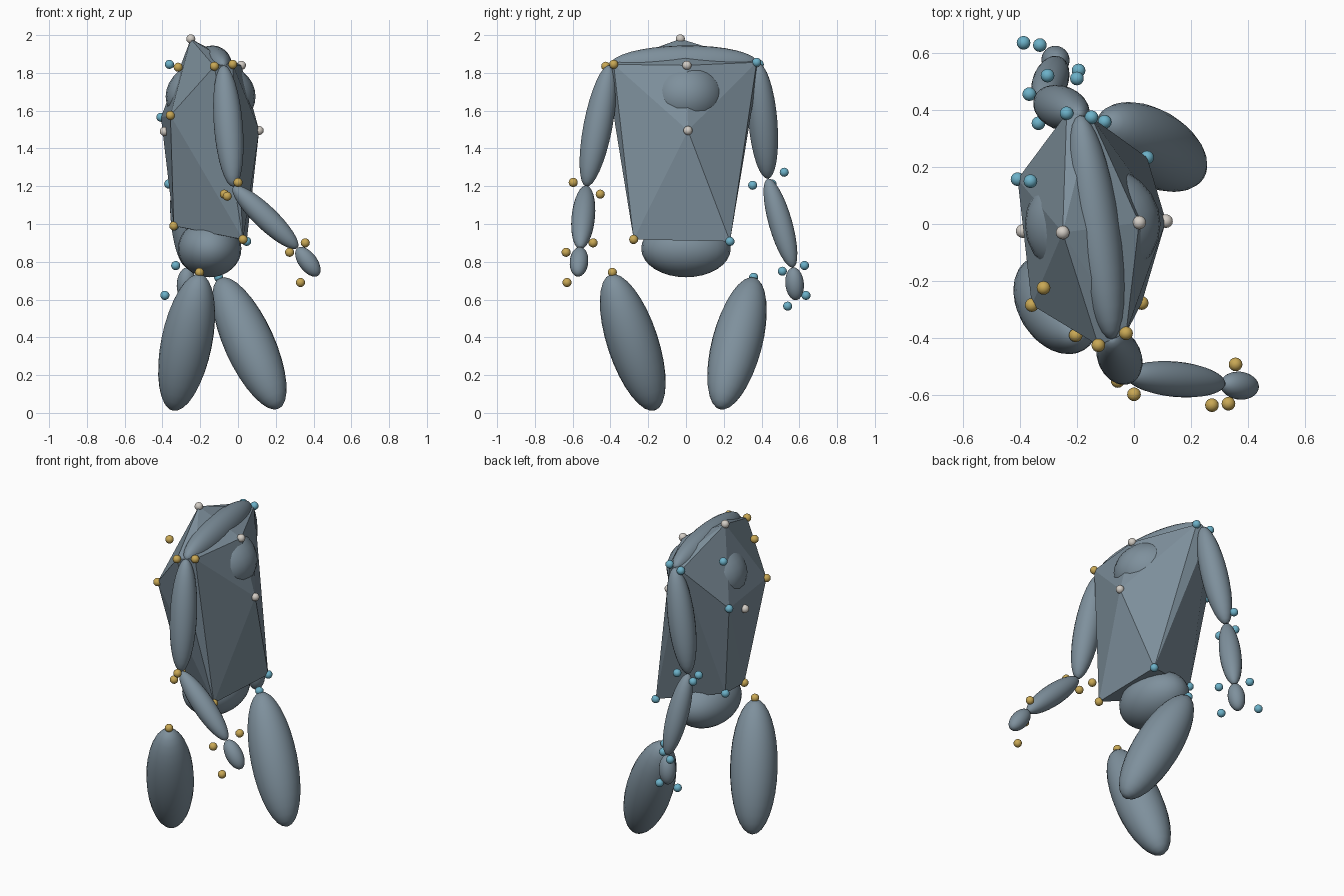
import bpy, bmesh
from mathutils import Vector, Matrix

cube = bpy.data.objects.get("Cube")
if cube:
    bpy.data.objects.remove(cube, do_unlink=True)


def material(name, rgb):
    m = bpy.data.materials.new(name)
    m.use_nodes = True
    m.diffuse_color = (*rgb, 1)
    m.node_tree.nodes["Principled BSDF"].inputs["Base Color"].default_value = (*rgb, 1)
    return m


SLATE = material("slate_grey", (0.21, 0.28, 0.335))
GOLD = material("gold", (0.58, 0.39, 0.09))
CYAN = material("light_blue", (0.15, 0.44, 0.58))
WHITE = material("warm_white", (0.65, 0.61, 0.56))


def add_object(name, bm, mat, smooth=True):
    mesh = bpy.data.meshes.new(name)
    for f in bm.faces:
        f.smooth = smooth
    bm.to_mesh(mesh)
    bm.free()
    mesh.materials.append(mat)
    ob = bpy.data.objects.new(name, mesh)
    bpy.context.collection.objects.link(ob)
    return ob


def ellipsoid(name, centre, radii, mat=SLATE, rot=Matrix(), segs=24, rings=16):
    bm = bmesh.new()
    bmesh.ops.create_uvsphere(bm, u_segments=segs, v_segments=rings, radius=1)
    bm.transform(Matrix.Translation(centre) @ rot @ Matrix.Diagonal((*radii, 1)))
    return add_object(name, bm, mat)


def limb(name, start, end, side, up=None):
    """Ellipsoid whose tips touch the two joints."""
    a, b = Vector(start), Vector(end)
    rot = (b - a).to_track_quat('Z', 'Y').to_matrix().to_4x4()
    return ellipsoid(name, (a + b) / 2, (side, up or side, (b - a).length / 2), rot=rot)


# Marker positions: right side gold, left side blue, midline white
shoulder_gold = [(-0.125, -0.425, 1.835), (-0.028, -0.383, 1.845)]
shoulder_blue = [(-0.236, 0.388, 1.845), (-0.149, 0.374, 1.856)]
hip_gold = [(-0.34, -0.09, 0.99), (0.027, -0.277, 0.918)]
hip_blue = [(-0.335, 0.09, 0.99), (0.046, 0.233, 0.908)]
blade_gold, blade_blue = (-0.358, -0.284, 1.575), (-0.408, 0.157, 1.565)
midline = [(-0.25, -0.03, 1.98), (0.018, 0.005, 1.84), (0.112, 0.01, 1.495)]

gold = shoulder_gold + hip_gold + [
    blade_gold, (-0.317, -0.224, 1.83),
    (0, -0.597, 1.22), (-0.072, -0.454, 1.158), (-0.057, -0.55, 1.147),
    (0.273, -0.635, 0.85), (0.356, -0.492, 0.90), (0.331, -0.63, 0.69),
    (-0.204, -0.39, 0.744)]
blue = shoulder_blue + hip_blue + [
    blade_blue, (-0.363, 0.15, 1.845),
    (-0.303, 0.52, 1.274), (-0.367, 0.455, 1.212), (-0.335, 0.353, 1.205),
    (-0.2, 0.51, 0.75), (-0.33, 0.627, 0.78),
    (-0.387, 0.635, 0.622), (-0.194, 0.538, 0.565), (-0.103, 0.358, 0.718)]
white = midline + [(-0.39, -0.025, 1.49)]

for label, points, mat in (("right", gold, GOLD), ("left", blue, CYAN), ("midline", white, WHITE)):
    for i, p in enumerate(points):
        ellipsoid(f"{label}_marker_{i + 1}", p, (0.024,) * 3, mat, segs=16, rings=10)

# Faceted torso stretched over the trunk markers
bm = bmesh.new()
for p in shoulder_gold + shoulder_blue + hip_gold + hip_blue + midline + [blade_gold, blade_blue]:
    bm.verts.new(p)
hull = bmesh.ops.convex_hull(bm, input=bm.verts[:])
bmesh.ops.delete(bm, geom=[v for v in bm.verts if not v.link_faces], context='VERTS')
bmesh.ops.recalc_face_normals(bm, faces=bm.faces[:])
add_object("torso", bm, SLATE, smooth=False)

# Trunk volumes
ellipsoid("chest", (-0.145, 0, 1.675), (0.238, 0.212, 0.19))
ellipsoid("pelvis", (-0.15, 0, 0.87), (0.168, 0.237, 0.152))

# Limb joints
shoulder_r, elbow_r = (-0.077, -0.404, 1.84), (-0.025, -0.528, 1.198)
wrist_r, finger_r = (0.315, -0.56, 0.873), (0.425, -0.573, 0.727)
shoulder_l, elbow_l = (-0.19, 0.381, 1.85), (-0.319, 0.433, 1.24)
wrist_l, finger_l = (-0.267, 0.567, 0.77), (-0.283, 0.583, 0.597)

limb("shoulder_bar", shoulder_r, shoulder_l, 0.085, 0.1)
for side, s, e, w, f in (("right", shoulder_r, elbow_r, wrist_r, finger_r),
                         ("left", shoulder_l, elbow_l, wrist_l, finger_l)):
    limb(f"{side}_upper_arm", s, e, 0.077)
    limb(f"{side}_forearm", e, w, 0.062)
    limb(f"{side}_hand", w, f, 0.049)

limb("right_leg", (-0.2, -0.4, 0.732), (-0.344, -0.164, 0.014), 0.135)
limb("left_leg", (-0.095, 0.36, 0.713), (0.215, 0.18, 0.023), 0.133)
